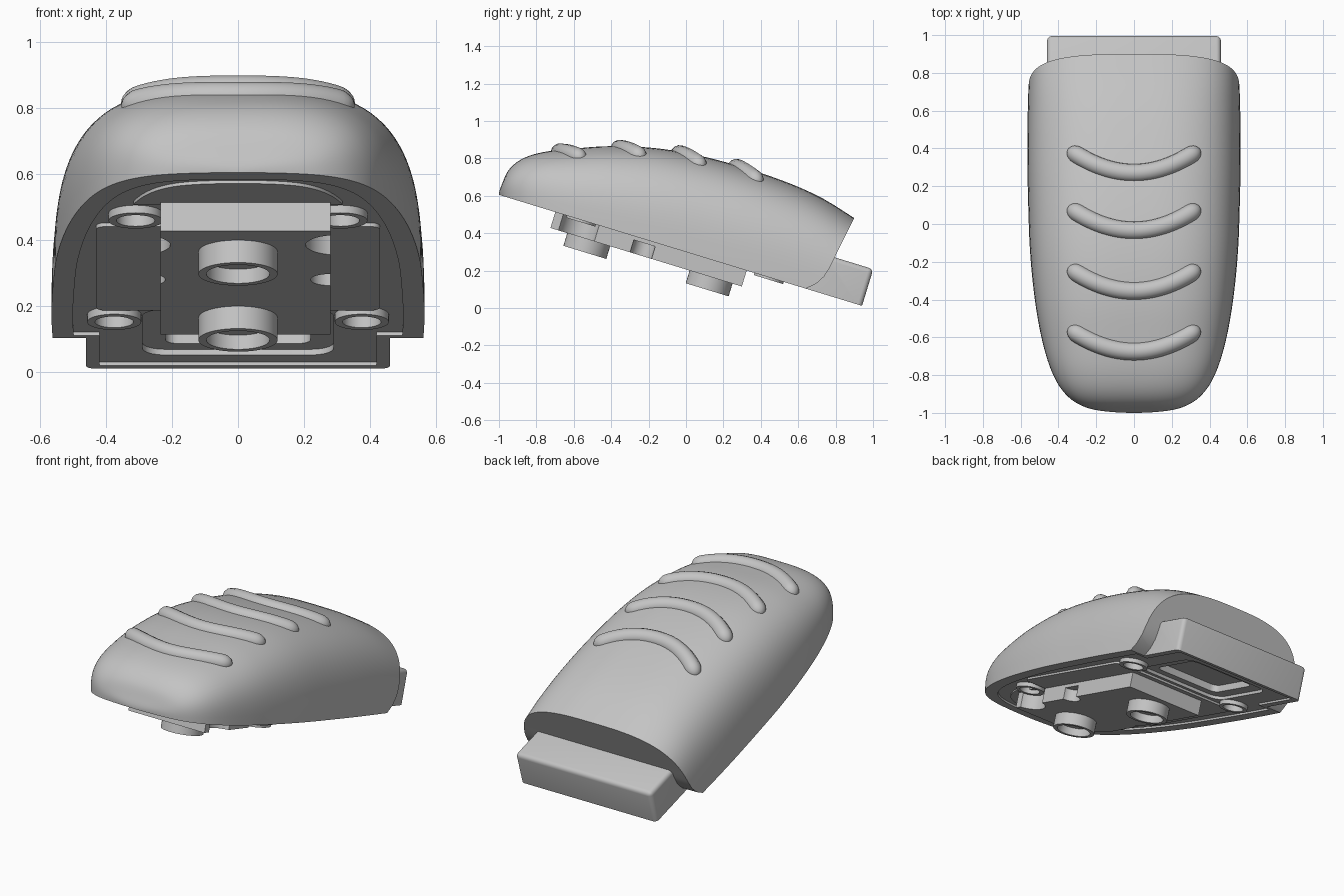
import bpy, bmesh, math
from mathutils import Matrix, Vector

if "Cube" in bpy.data.objects:
    bpy.data.objects.remove(bpy.data.objects["Cube"])

grey = bpy.data.materials.new("light_grey")
grey.use_nodes = True
COLOUR = (0.55, 0.55, 0.55, 1)
grey.diffuse_color = COLOUR
grey.node_tree.nodes["Principled BSDF"].inputs["Base Color"].default_value = COLOUR

# Tilted frame of the underside: x, u along the base, n up out of the base
C, S = math.cos(math.radians(17)), math.sin(math.radians(17))
FRAME = Matrix(((1, 0, 0, 0), (0, C, S, -1), (0, -S, C, 0.605), (0, 0, 0, 1)))

# Plan and top profile of the shell: y, half width, top height
PROFILE = [(-1, 0, .605), (-.985, .2, .66), (-.95, .3, .735), (-.88, .38, .795),
           (-.77, .44, .832), (-.6, .49, .852), (-.4, .525, .865), (-.15, .55, .853),
           (.1, .56, .808), (.4, .565, .722), (.7, .56, .602), (.97, .55, .437)]


def base_z(y):
    return 0.605 - S / C * (y + 1)


def sample(y):
    """Smooth half width and top height at y, interpolated in sqrt distance from the nose."""
    key = [math.sqrt(p[0] + 1) for p in PROFILE]
    s = math.sqrt(max(y + 1, 0))
    last = len(key) - 1
    i = max(k for k in range(last) if key[k] <= s + 1e-9)

    def slope(k, c):
        a, b = max(k - 1, 0), min(k + 1, last)
        return (PROFILE[b][c] - PROFILE[a][c]) / (key[b] - key[a])
    d = key[i + 1] - key[i]
    t = (s - key[i]) / d
    return [(2*t**3 - 3*t*t + 1) * PROFILE[i][c] + (t**3 - 2*t*t + t) * d * slope(i, c)
            + (3*t*t - 2*t**3) * PROFILE[i + 1][c] + (t**3 - t*t) * d * slope(i + 1, c)
            for c in (1, 2)]


def surface_z(x, y):
    w, top = sample(y)
    return base_z(y) + (top - base_z(y)) * (1 - min(abs(x) / w, 1) ** 3) ** (1 / 3)


def finish(name, bm, matrix=FRAME):
    bmesh.ops.recalc_face_normals(bm, faces=bm.faces)
    bm.transform(matrix)
    mesh = bpy.data.meshes.new(name)
    bm.to_mesh(mesh)
    bm.free()
    mesh.materials.append(grey)
    ob = bpy.data.objects.new(name, mesh)
    bpy.context.collection.objects.link(ob)
    return ob


def activate(ob):
    bpy.ops.object.select_all(action='DESELECT')
    ob.select_set(True)
    bpy.context.view_layer.objects.active = ob


def boolean(ob, other, op='DIFFERENCE'):
    other.hide_render = True
    mod = ob.modifiers.new("cut", 'BOOLEAN')
    mod.operation, mod.object, mod.solver = op, other, 'EXACT'
    activate(ob)
    bpy.ops.object.modifier_apply(modifier=mod.name)
    bpy.data.objects.remove(other)


def prism(name, points, n0, n1, bevel=0):
    """Extrude a plan outline of (x, u) points from n0 to n1, rounding its corners."""
    bm = bmesh.new()
    low = [bm.verts.new((x, u, n0)) for x, u in points]
    face = bm.faces.new(low)
    ext = bmesh.ops.extrude_face_region(bm, geom=[face])["geom"]
    for v in ext:
        if isinstance(v, bmesh.types.BMVert):
            v.co.z = n1
    if bevel:
        edges = [e for e in bm.edges if abs(e.verts[0].co.z - e.verts[1].co.z) > 1e-5]
        bmesh.ops.bevel(bm, geom=edges, offset=bevel, segments=5, profile=0.5, affect='EDGES')
    return finish(name, bm)


def box(name, x0, x1, u0, u1, n0, n1, bevel=0):
    return prism(name, [(x0, u0), (x1, u0), (x1, u1), (x0, u1)], n0, n1, bevel)


def cylinder(name, x, u, r, n0, n1):
    angles = [2 * math.pi * i / 40 for i in range(40)]
    return prism(name, [(x + r * math.cos(a), u + r * math.sin(a)) for a in angles], n0, n1)


def ring(name, x, u, r, inner, n0, n1, floor):
    ob = cylinder(name, x, u, r, n0, n1)
    boolean(ob, cylinder("bore", x, u, inner, n0 - .1, floor))
    return ob


# Domed shell lofted from squarish arches
bm = bmesh.new()
ARCH, STATIONS = 48, 64
rows = []
for i in range(1, STATIONS + 1):
    y = -1 + 1.97 * (i / STATIONS) ** 2
    w, top = sample(y)
    row = []
    for j in range(ARCH + 1):
        a = math.pi * j / ARCH
        c, s = math.cos(a), max(math.sin(a), 0)
        row.append(bm.verts.new((math.copysign(w * abs(c) ** (2 / 3), c), y,
                                 base_z(y) + (top - base_z(y)) * s ** (2 / 3))))
    rows.append(row)
for a, b in zip(rows, rows[1:]):
    for j in range(ARCH):
        bm.faces.new((a[j], a[j + 1], b[j + 1], b[j]))
    bm.faces.new((a[-1], a[0], b[0], b[-1]))
nose = bm.verts.new((0, -1, base_z(-1)))
for j in range(ARCH):
    bm.faces.new((nose, rows[0][j + 1], rows[0][j]))
bm.faces.new((nose, rows[0][0], rows[0][-1]))
bm.faces.new(rows[-1])
shell = finish("shell", bm, Matrix())

# Slanted back end, cut with a sideways profile
bm = bmesh.new()
side = [(1.715, -.2), (1.715, 0), (1.76, .04), (1.79, .09), (1.806, .15), (1.816, .215),
        (1.853, .435), (1.9, .7), (2.5, .7), (2.5, -.2)]
face = bm.faces.new([bm.verts.new((-1, u, n)) for u, n in side])
for v in bmesh.ops.extrude_face_region(bm, geom=[face])["geom"]:
    if isinstance(v, bmesh.types.BMVert):
        v.co.x = 1
boolean(shell, finish("back_cutter", bm))

# Rear plug with rounded edges
bm = bmesh.new()
bmesh.ops.create_cube(bm, size=1, matrix=Matrix.Translation((0, 1.815, .1025))
                      @ Matrix.Diagonal((.92, .43, .205, 1)))
edges = [e for e in bm.edges if max(v.co.z for v in e.verts) > .1]
bmesh.ops.bevel(bm, geom=edges, offset=.025, segments=4, profile=0.5, affect='EDGES')
boolean(shell, finish("plug", bm), 'UNION')

# Shallow recess that leaves a rim around the underside
def inset_outline(scale, start, end, stretch):
    half = []
    for i in range(1, 41):
        y = -1 + 1.62 * (i / 40) ** 2
        u = start + (y + 1) / C * stretch
        if u < end:
            half.append((sample(y)[0] * scale, u))
    half.append((half[-1][0], end))
    return half


half = inset_outline(.885, .07, 1.69, .97) + [(.42, 1.69), (.42, 2.0)]
boolean(shell, prism("recess_cutter", half + [(-x, u) for x, u in reversed(half)], -.1, .012))

# Socket near the plug, in two steps
boolean(shell, box("socket_step", -.29, .29, 1.46, 1.93, -.1, .03, .07))
boolean(shell, box("socket", -.22, .22, 1.52, 1.87, -.1, .07, .04))

# Screw sockets
screws = [(sx * x, u) for sx in (-1, 1) for x, u in ((.31, .46), (.375, 1.51))]
for x, u in screws:
    boolean(shell, cylinder("screw_cutter", x, u, .058, -.1, .05))
parts = [shell]
for x, u in screws:
    collar = cylinder("screw_collar", x, u, .082, -.012, .02)
    boolean(collar, cylinder("bore", x, u, .058, -.1, .1))
    parts.append(collar)

# Raised pads on the underside
half = inset_outline(.72, .12, .34, .9)
parts.append(prism("front_pad", half + [(-x, u) for x, u in reversed(half)], .002, .02))
pad = box("middle_pad", -.43, .43, .56, 1.43, 0, .02, .03)
parts.append(pad)

# Offset mounting block with notches around the posts
block = box("mounting_block", -.235, .28, .315, 1.385, -.089, .02)
for sx in (-1, 1):
    boolean(block, cylinder("notch", sx * .31, .46, .105, -.2, .012))
    boolean(block, cylinder("notch", sx * .28, .82, .06, -.2, -.02))
parts.append(block)
for name, u in (("front_ring", .529), ("rear_ring", 1.213)):
    parts.append(ring(name, 0, u, .12, .096, -.16, -.08, -.115))

# Curved grip ribs that follow the top of the shell
for k, y0 in enumerate((-.675, -.355, -.035, .27)):
    curve = bpy.data.curves.new("grip_rib", 'CURVE')
    curve.dimensions = '3D'
    curve.bevel_depth, curve.bevel_resolution = .048, 5
    spline = curve.splines.new('POLY')
    COUNT = 40
    spline.points.add(COUNT)
    for i, p in enumerate(spline.points):
        x = .345 * math.sin(math.pi * (i / COUNT - .5))
        y = y0 + 1.05 * x * x
        p.co = (x, y, surface_z(x, y) - .014, 1)
        p.radius = math.sqrt(max(0, 1 - max(0, (abs(x) - .297) / .048) ** 2)) + .01
    rib = bpy.data.objects.new("grip_rib", curve)
    bpy.context.collection.objects.link(rib)
    curve.materials.append(grey)
    activate(rib)
    bpy.ops.object.convert(target='MESH')
    parts.append(bpy.context.view_layer.objects.active)

for ob in parts:
    activate(ob)
    bpy.ops.object.shade_smooth_by_angle(angle=math.radians(30))
